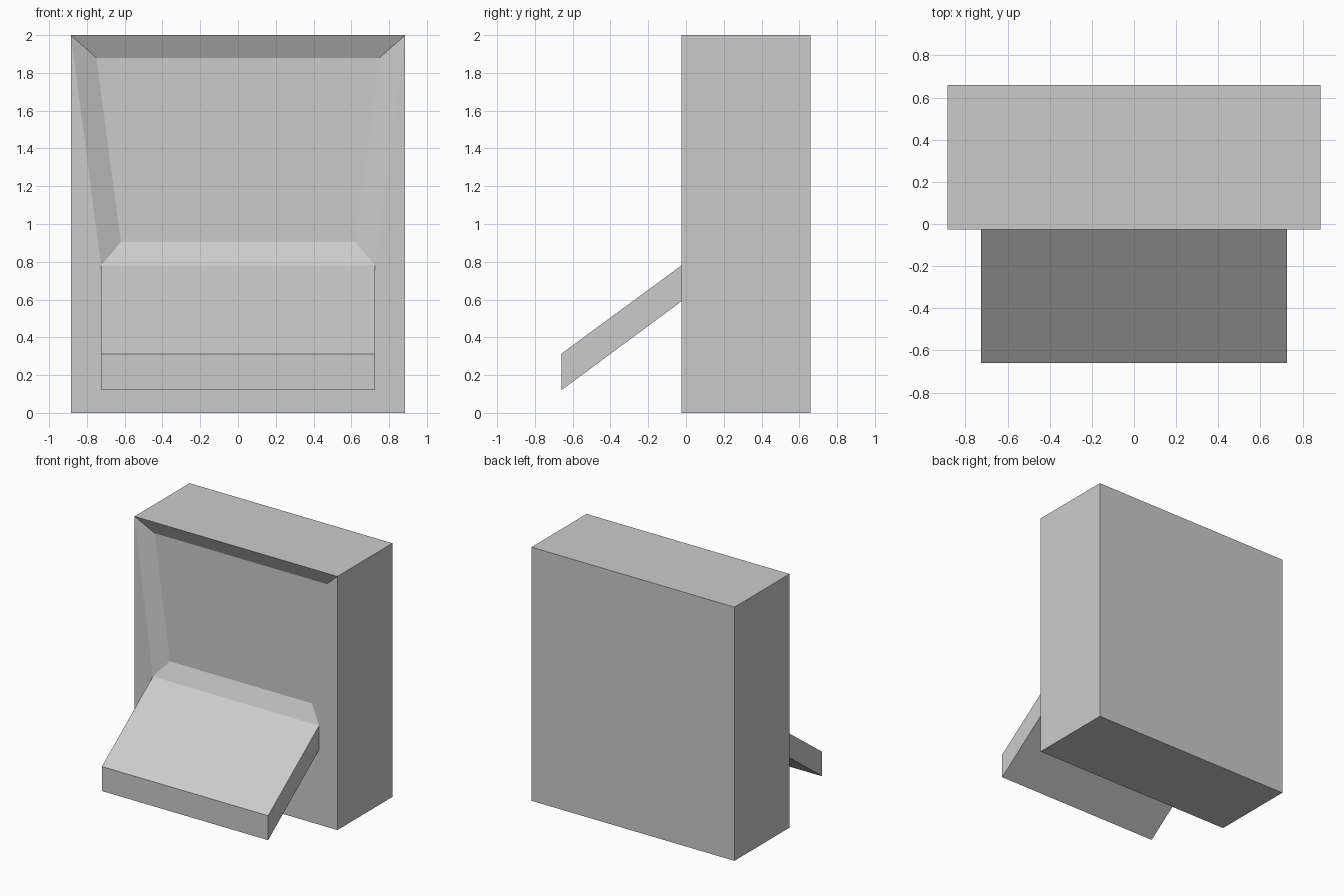
import bpy, bmesh

if "Cube" in bpy.data.objects:
    bpy.data.objects.remove(bpy.data.objects["Cube"])

Y_BACK, Y_FRONT, Y_TIP = 0.66, -0.025, -0.66
DEPTH = 0.06

bm = bmesh.new()


def row(half, y, z):
    """Left and right vertices of a horizontal edge mirrored about x = 0."""
    return [bm.verts.new((-half, y, z)), bm.verts.new((half, y, z))]


def span(a, b):
    """Quad between two horizontal edges."""
    bm.faces.new((a[0], a[1], b[1], b[0]))


def sides(*rows):
    """Matching left and right faces through the ends of the rows."""
    for i in (0, 1):
        bm.faces.new([r[i] for r in rows])


# Cabinet corners
back_low, back_top = row(0.885, Y_BACK, 0), row(0.885, Y_BACK, 2)
front_low, front_top = row(0.885, Y_FRONT, 0), row(0.885, Y_FRONT, 2)
# Shelf root and tip
root_low, root_top = row(0.725, Y_FRONT, 0.59), row(0.725, Y_FRONT, 0.78)
tip_low, tip_top = row(0.725, Y_TIP, 0.12), row(0.725, Y_TIP, 0.313)
# Recessed panel
panel_low = row(0.62, Y_FRONT + DEPTH, 0.905)
panel_top = row(0.75, Y_FRONT + DEPTH, 1.88)

# Continuous strip: back, top, recess, shelf, front and underside
loop = [back_low, back_top, front_top, panel_top, panel_low,
        root_top, tip_top, tip_low, root_low, front_low]
for a, b in zip(loop, loop[1:] + loop[:1]):
    span(a, b)

# Cabinet sides, front borders, recess sides, shelf sides
sides(back_low, back_top, front_top, front_low)
sides(front_low, front_top, root_top, root_low)
sides(front_top, panel_top, panel_low, root_top)
sides(root_low, root_top, tip_top, tip_low)

bmesh.ops.recalc_face_normals(bm, faces=bm.faces[:])
mesh = bpy.data.meshes.new("cabinet_with_sloping_shelf")
bm.to_mesh(mesh)
bm.free()
obj = bpy.data.objects.new("cabinet_with_sloping_shelf", mesh)
bpy.context.collection.objects.link(obj)
